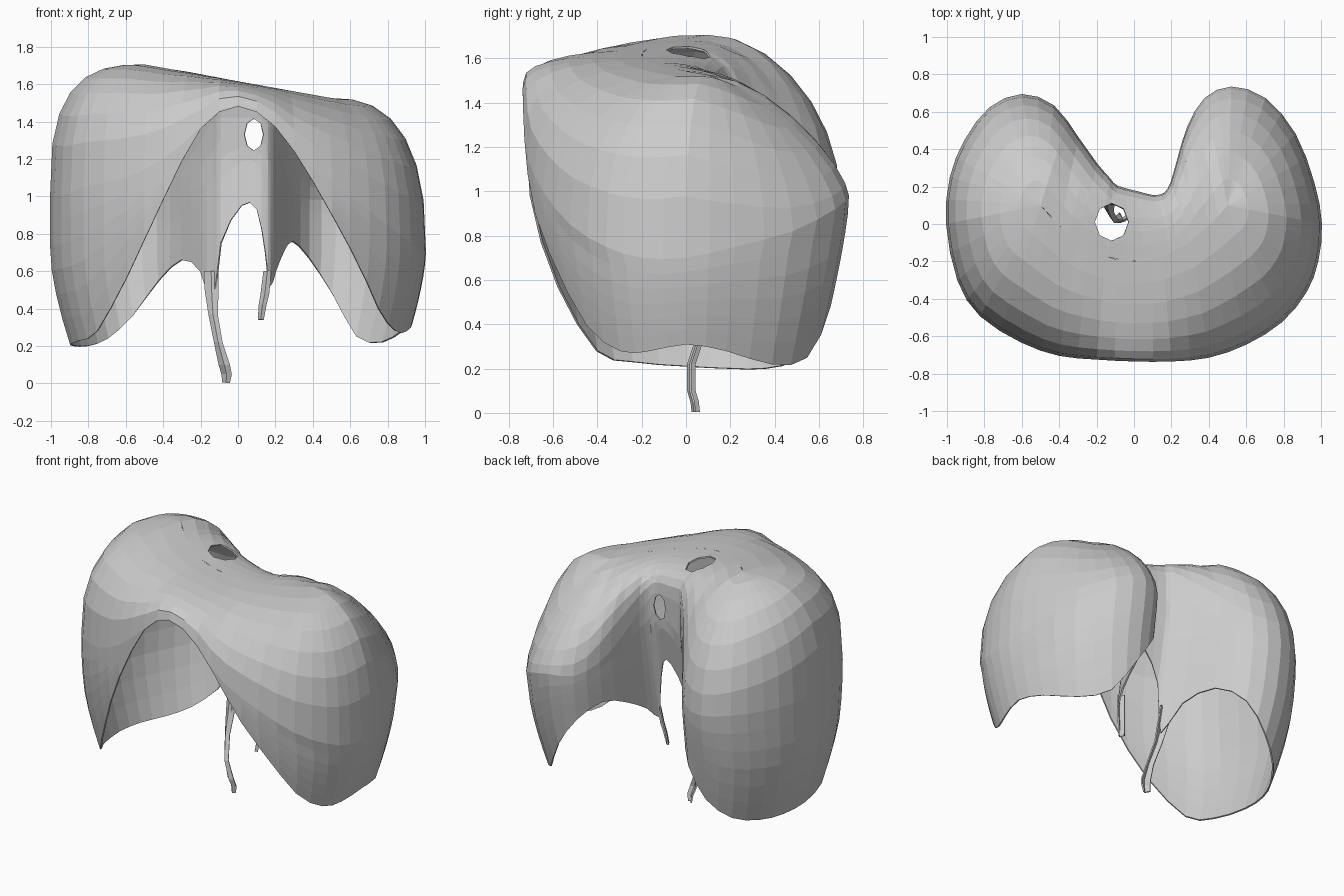
import bpy, bmesh, math
from mathutils import Vector

if "Cube" in bpy.data.objects:
    bpy.data.objects.remove(bpy.data.objects["Cube"])

# Stations round the kidney outline: x, y, shoulder height, lower rim height
STATIONS = [
    (.02, .17, 1.42, .95), (.1, .15, 1.42, .93), (.145, .155, 1.4, .7), (.17, .17, 1.36, .52),
    (.2, .22, 1.3, .6), (.24, .36, 1.16, .7), (.29, .52, 1.04, .76), (.38, .67, .98, .67),
    (.52, .73, .98, .48), (.7, .67, .92, .25), (.86, .48, .82, .22), (.96, .22, .75, .28),
    (1, 0, .7, .31), (.98, -.2, .7, .28), (.92, -.36, .75, .28), (.79, -.52, .85, .4),
    (.6, -.64, 1.0, .72), (.4, -.71, 1.15, 1.08), (.2, -.73, 1.3, 1.37), (0, -.73, 1.42, 1.48),
    (-.2, -.72, 1.35, 1.36), (-.4, -.7, 1.2, .98), (-.6, -.63, 1.1, .57), (-.82, -.49, 1.05, .28),
    (-.94, -.3, 1.0, .23), (-1, 0, 1.0, .21), (-.98, .25, 1, .2), (-.9, .45, 1, .2),
    (-.77, .62, 1, .24), (-.6, .69, .98, .36), (-.43, .63, 1, .55), (-.3, .46, 1.15, .66),
    (-.2, .32, 1.28, .6), (-.13, .24, 1.4, .42), (-.09, .2, 1.42, .75)]
CAP_ROWS, WALL_ROWS, STEPS = 7, 6, 2


def clamp(v, a, b):
    return max(a, min(b, v))


def smooth_loop(pts, steps):
    """Closed Catmull-Rom through the stations."""
    out, n = [], len(pts)
    for i in range(n):
        a, b, c, d = (Vector(pts[(i + k) % n]) for k in (-1, 0, 1, 2))
        for s in range(steps):
            t = s / steps
            out.append(b + .5 * t * (c - a + t * (2 * a - 5 * b + 4 * c - d
                                                  + t * (3 * (b - c) + d - a))))
    return out


def column(x, y, zs, rim):
    """Points from the dome's ridge over the shoulder and down to the rim."""
    zs = max(zs, rim + .01)
    sx = clamp(x * (1.4 if y > 0 else .75), -.5, .5)
    sx = round(sx / .05) * .05
    sy = -.2 + 1.2 * sx * sx
    top = 1.61 - .18 * sx
    back = clamp(y, 0, .75)
    notch = clamp((.32 - abs(x)) / .15, 0, 1) if y > 0 else 0
    p = 2.9 - 1.5 * back - (.35 + .5 * back) * max(0, x) + .4 * min(0, y)
    p += (3 - p) * notch
    pts = []
    for i in range(CAP_ROWS + 1):
        r = math.sin(i / CAP_ROWS * math.pi / 2)
        h = max(0, 1 - r ** p) ** (1 / p)
        pts.append((sx + (x - sx) * r, sy + (y - sy) * r, zs + (top - zs) * h))
    for j in range(1, WALL_ROWS + 1):
        z = zs + (rim - zs) * j / WALL_ROWS
        fx = 1 - .11 * (max(0, .7 - z) / .5) ** 1.5 * (1 - notch)
        fy = 1 - .19 * (max(0, .95 - z) / .7) ** 1.3 * (1 - notch)
        pts.append((x * fx, y * fy - notch * .16 * max(0, 1.2 - z) / .9, z))
    return pts


def cut_hole(bm, centre, outline, axis):
    """Cut a convex opening (2D outline) through the faces near centre."""
    c = Vector(centre)
    U = Vector((1, 0, 0))
    V = Vector((0, 1, 0)) if axis == 'Z' else Vector((0, 0, 1))
    pts = [c + U * a + V * b for a, b in outline]
    planes = []
    for k, a in enumerate(pts):
        e = pts[(k + 1) % len(pts)] - a
        n = U * e.dot(V) - V * e.dot(U)
        planes.append((a, n.normalized()))
    reach = max((q - c).length for q in pts) + .12

    def near():
        return [f for f in bm.faces if (f.calc_center_median() - c).length < reach]
    for co, n in planes:
        fs = near()
        geom = list({e for f in fs for e in f.edges}) + fs
        bmesh.ops.bisect_plane(bm, geom=geom, plane_co=co, plane_no=n, dist=1e-5)
    dead = [f for f in near()
            if all((f.calc_center_median() - co).dot(n) < 0 for co, n in planes)]
    bmesh.ops.delete(bm, geom=dead, context='FACES')


def finish(name, bm):
    bmesh.ops.recalc_face_normals(bm, faces=bm.faces)
    me = bpy.data.meshes.new(name)
    bm.to_mesh(me)
    bm.free()
    ob = bpy.data.objects.new(name, me)
    bpy.context.collection.objects.link(ob)
    mod = ob.modifiers.new("thin_wall", 'SOLIDIFY')
    mod.thickness = .01
    mod.offset = 0
    return ob


def skin(rows, closed):
    bm = bmesh.new()
    grid = [[bm.verts.new(p) for p in row] for row in rows]
    n = len(grid)
    for i in range(n if closed else n - 1):
        a, b = grid[i], grid[(i + 1) % n]
        for j in range(len(a) - 1):
            bm.faces.new((a[j], a[j + 1], b[j + 1], b[j]))
    bmesh.ops.remove_doubles(bm, verts=bm.verts, dist=.002)
    return bm


# Domed muscle sheet with its two openings
bm = skin([column(*s) for s in smooth_loop(STATIONS, STEPS)], True)


def ellipse(rx, ry):
    return [(rx * math.cos(k * math.tau / 8), ry * math.sin(k * math.tau / 8)) for k in range(8)]


cut_hole(bm, (-.12, .01, 1.62), ellipse(.09, .1), 'Z')
cut_hole(bm, (.085, .14, 1.33), ellipse(.05, .085), 'Y')
finish("dome_sheet", bm)


# Two tapering tendons hanging from the back notch: left x, right x, y, z
def tendon(name, sections):
    rows = [[(a, y + .02, z), ((a + b) / 2, y - .01, z), (b, y, z)] for a, b, y, z in sections]
    finish(name, skin(rows, False))


tendon("long_tendon", [(-.18, -.105, .13, .6), (-.175, -.105, .11, .5), (-.155, -.11, .07, .37),
                       (-.125, -.085, .02, .22), (-.1, -.045, .02, .1), (-.085, -.035, .035, .05),
                       (-.08, -.045, .04, .004)])
tendon("short_tendon", [(.14, .175, .06, .6), (.125, .165, .04, .48),
                        (.115, .15, .03, .42), (.11, .135, .02, .34)])
